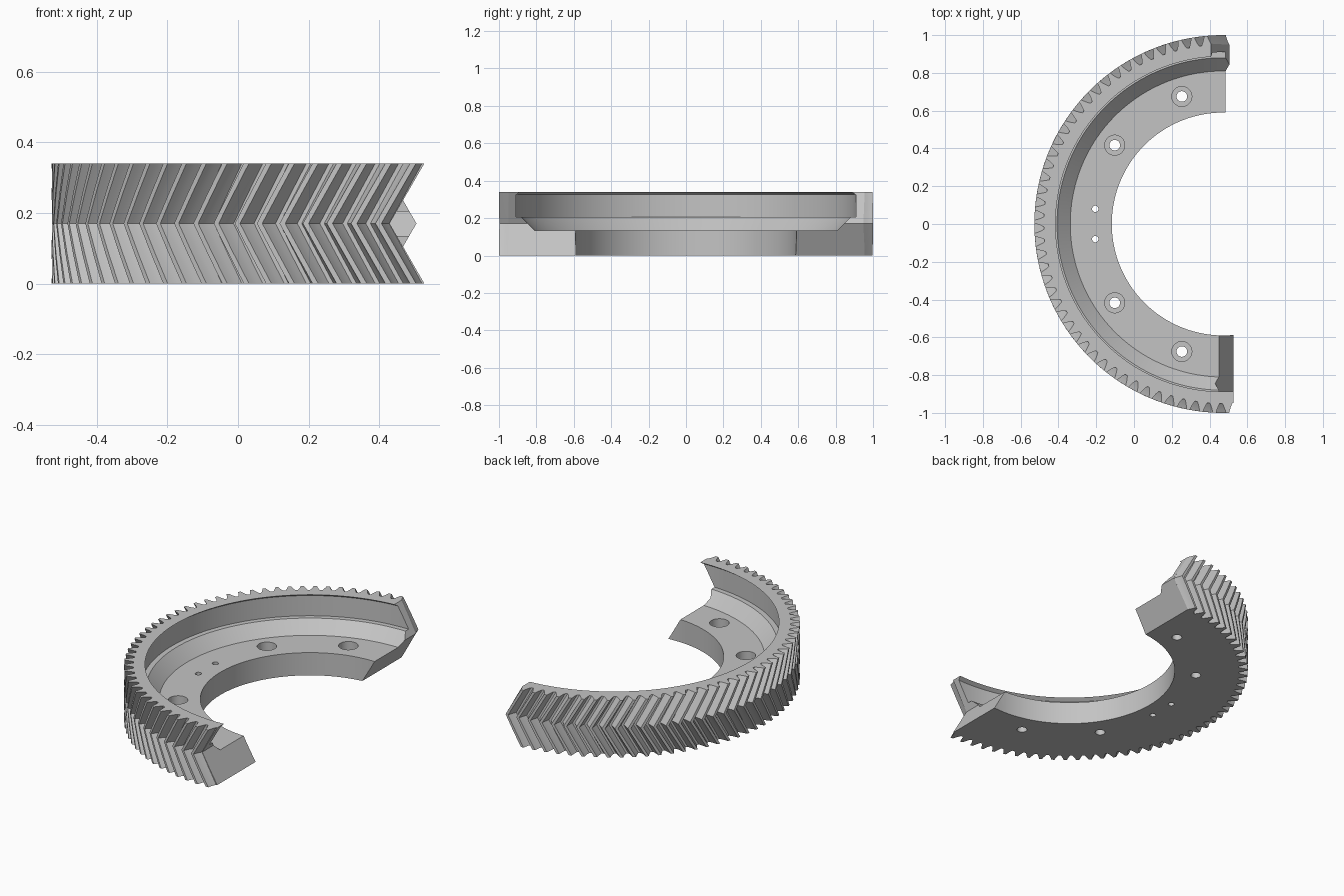
import bpy, bmesh, math

if "Cube" in bpy.data.objects:
    bpy.data.objects.remove(bpy.data.objects["Cube"])

CENTRE_X = 0.4725          # gear axis
HEIGHT = 0.34
MID = HEIGHT / 2
TEETH = 90
SKEW = MID * math.tan(math.radians(30))   # herringbone shift at mid height

steel = bpy.data.materials.new("grey_steel")
steel.use_nodes = True
steel.diffuse_color = (0.55, 0.55, 0.55, 1)
steel.node_tree.nodes["Principled BSDF"].inputs["Base Color"].default_value = (0.55, 0.55, 0.55, 1)


def loft(name, rings):
    """Closed solid through a stack of equal rings, capped at both ends."""
    bm = bmesh.new()
    loops = [[bm.verts.new(p) for p in ring] for ring in rings]
    n = len(loops[0])
    for a, b in zip(loops, loops[1:]):
        for i in range(n):
            j = (i + 1) % n
            bm.faces.new((a[i], a[j], b[j], b[i]))
    bm.faces.new(loops[0][::-1])
    bm.faces.new(loops[-1])
    bmesh.ops.recalc_face_normals(bm, faces=bm.faces)
    mesh = bpy.data.meshes.new(name)
    bm.to_mesh(mesh)
    bm.free()
    obj = bpy.data.objects.new(name, mesh)
    bpy.context.collection.objects.link(obj)
    return obj


def revolve(name, profile, x, y, sides):
    """Solid of revolution from (radius, z) points."""
    steps = [2 * math.pi * (i + 0.5) / sides for i in range(sides)]
    return loft(name, [[(x + r * math.cos(a), y + r * math.sin(a), z) for a in steps]
                       for r, z in profile])


def prism(name, outline, y0, y1):
    return loft(name, [[(x, y, z) for x, z in outline] for y in (y0, y1)])


# Herringbone gear body
pitch = 2 * math.pi / TEETH
tooth = [(0.10, 0.95), (0.23, 0.968), (0.32, 0.985), (0.38, 1.0)]
tooth += [(1 - f, r) for f, r in reversed(tooth)]
start = -math.pi / 2 + 0.058


def gear_ring(z):
    twist = start - SKEW * (1 - abs(z - MID) / MID)
    ring = []
    for t in range(TEETH):
        for f, r in tooth:
            a = twist + (t + f) * pitch
            ring.append((CENTRE_X + r * math.cos(a), r * math.sin(a), z))
    return ring


gear = loft("half_ring_gear", [gear_ring(HEIGHT * k / 4) for k in range(5)])
gear.data.materials.append(steel)

# Stepped bore with a small undercut lip
bore = [(0.59, -0.1), (0.59, 0.135), (0.81, 0.135), (0.88, 0.205),
        (0.91, 0.205), (0.91, 0.325), (0.888, HEIGHT), (0.888, 0.5)]
cutters = [revolve("bore_cutter", bore, CENTRE_X, 0, 160)]


# Chevron split faces: notched front end, pointed back end
def split_outline(edge, shift):
    slope = shift / MID
    return [(edge - 0.1 * slope, -0.1), (edge + shift, MID),
            (edge - 0.1 * slope, HEIGHT + 0.1), (1.7, HEIGHT + 0.1), (1.7, -0.1)]


cutters.append(prism("notched_end_cutter", split_outline(0.5275, -SKEW), -1.2, 0.1))
cutters.append(prism("pointed_end_cutter", split_outline(0.407, SKEW), -0.1, 1.2))

# Counterbored bolt holes
bolt = [(0.028, -0.1), (0.028, 0.075), (0.053, 0.075), (0.053, 0.2)]
for degrees in (108, 144, 216, 252):
    a = math.radians(degrees)
    cutters.append(revolve("bolt_hole_cutter", bolt, CENTRE_X + 0.71 * math.cos(a),
                           0.71 * math.sin(a), 32))

# Dowel holes
for side in (-1, 1):
    cutters.append(revolve("dowel_hole_cutter", [(0.017, -0.1), (0.017, 0.2)],
                           -0.205, 0.08 * side, 20))

# Cut everything out of the body
bpy.ops.object.select_all(action='DESELECT')
bpy.context.view_layer.objects.active = gear
gear.select_set(True)
for cutter in cutters:
    cutter.hide_render = True
    mod = gear.modifiers.new(cutter.name, 'BOOLEAN')
    mod.operation = 'DIFFERENCE'
    mod.solver = 'EXACT'
    mod.object = cutter
    bpy.ops.object.modifier_apply(modifier=mod.name)
for cutter in cutters:
    bpy.data.objects.remove(cutter)

bpy.ops.object.shade_smooth_by_angle(angle=math.radians(15))
